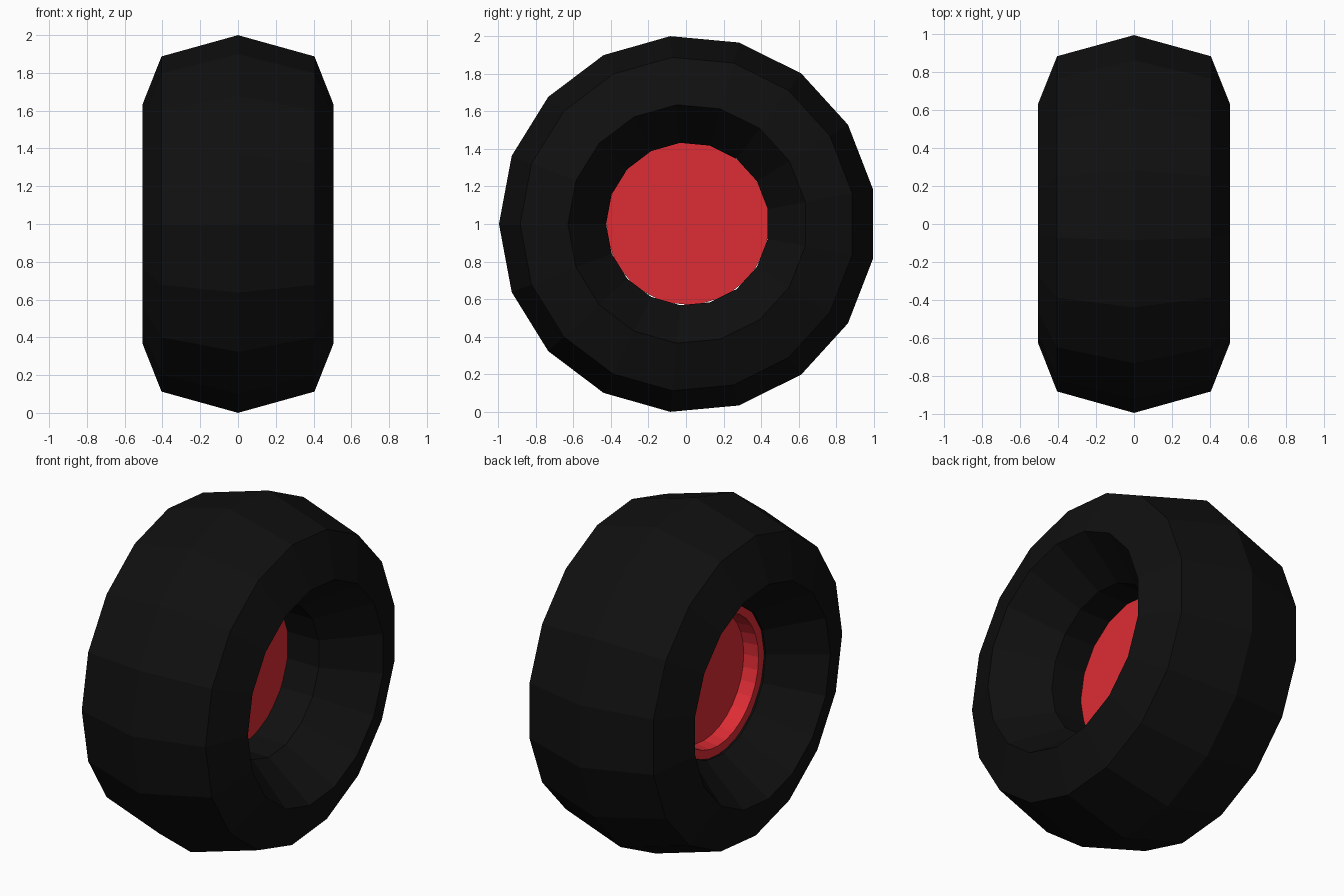
import bpy, bmesh, math

if "Cube" in bpy.data.objects:
    bpy.data.objects.remove(bpy.data.objects["Cube"])


def material(name, color):
    m = bpy.data.materials.new(name)
    m.diffuse_color = (*color, 1)
    m.use_nodes = True
    m.node_tree.nodes["Principled BSDF"].inputs["Base Color"].default_value = m.diffuse_color
    return m


def lathe(name, profile, sides, center, start, mat, closed):
    """Revolve (x, radius) points around the x axis; open ends get flat caps."""
    bm = bmesh.new()
    rings = []
    for x, r in profile:
        ring = []
        for i in range(sides):
            a = start + 2 * math.pi * i / sides
            ring.append(bm.verts.new((x, center[0] + r * math.cos(a),
                                      center[1] + r * math.sin(a))))
        rings.append(ring)
    n = len(rings)
    for k in range(n if closed else n - 1):
        p, q = rings[k], rings[(k + 1) % n]
        for i in range(sides):
            j = (i + 1) % sides
            bm.faces.new((p[i], p[j], q[j], q[i]))
    if not closed:
        bm.faces.new(rings[0])
        bm.faces.new(rings[-1])
    bmesh.ops.recalc_face_normals(bm, faces=bm.faces)
    mesh = bpy.data.meshes.new(name)
    bm.to_mesh(mesh)
    bm.free()
    mesh.materials.append(mat)
    obj = bpy.data.objects.new(name, mesh)
    bpy.context.collection.objects.link(obj)
    return obj


rubber = material("black_rubber", (0.005, 0.005, 0.005))
red = material("red_rim", (0.72, 0.025, 0.035))

# Tyre: 17-sided ring with a stretched seven-sided cross-section
section = []
for i in range(7):
    a = 2 * math.pi * i / 7
    section.append((0.518 * math.sin(a), 0.704 + 0.3 * math.cos(a)))
lathe("tyre", section, 17, (0.0085, 1.0), math.pi, rubber, True)

# Rim: flat disc on the right, raised lip and recessed dish on the left
rim = [(0.02, 0.432), (-0.215, 0.432), (-0.215, 0.38), (-0.125, 0.37)]
lathe("rim", rim, 32, (0.0085, 1.003), math.pi, red, False)
